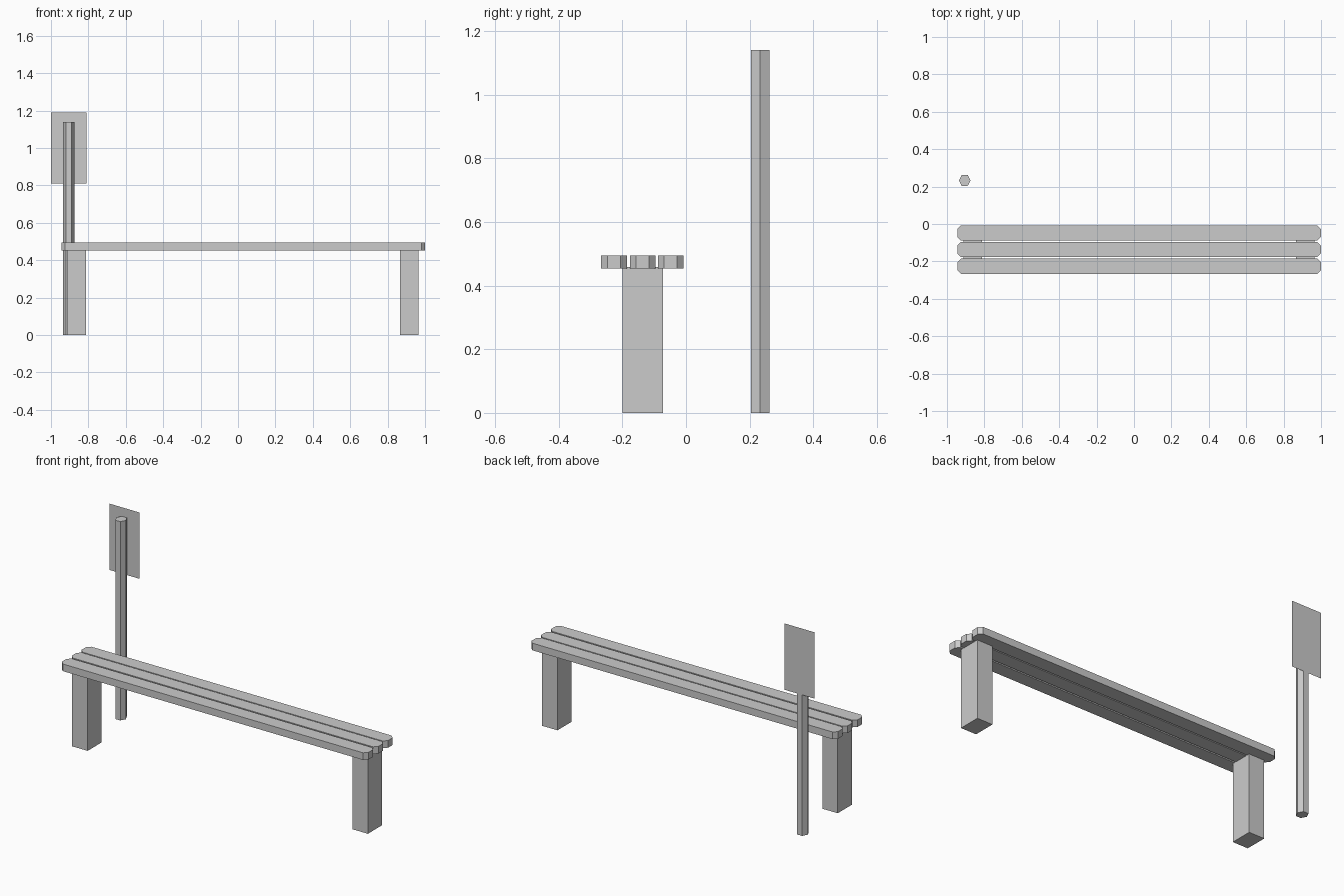
import bpy, bmesh, math

if "Cube" in bpy.data.objects:
    bpy.data.objects.remove(bpy.data.objects["Cube"])

def prism(name, outline, z0, z1):
    """Extrude a flat outline from z0 up to z1."""
    bm = bmesh.new()
    low = [bm.verts.new((x, y, z0)) for x, y in outline]
    high = [bm.verts.new((x, y, z1)) for x, y in outline]
    n = len(outline)
    bm.faces.new(low[::-1])
    bm.faces.new(high)
    for i in range(n):
        j = (i + 1) % n
        bm.faces.new((low[i], low[j], high[j], high[i]))
    return finish(name, bm)

def finish(name, bm):
    mesh = bpy.data.meshes.new(name)
    bm.to_mesh(mesh)
    bm.free()
    obj = bpy.data.objects.new(name, mesh)
    bpy.context.collection.objects.link(obj)
    return obj

# Seat slats: long boards with clipped corners
X0, X1, HALF, CLIP = -0.945, 1.0, 0.0405, 0.02
for i, y in enumerate((-0.226, -0.136, -0.048)):
    a, b = y - HALF, y + HALF
    prism(f"seat_slat_{i + 1}",
          [(X0 + CLIP, a), (X1 - CLIP, a), (X1, a + CLIP), (X1, b - CLIP),
           (X1 - CLIP, b), (X0 + CLIP, b), (X0, b - CLIP), (X0, a + CLIP)],
          0.453, 0.494)

# Block legs
for side, x in (("left", -0.863), ("right", 0.915)):
    a, b = x - 0.049, x + 0.049
    prism(f"{side}_leg", [(a, -0.2), (b, -0.2), (b, -0.072), (a, -0.072)], 0, 0.458)

# Six-sided sign post
post = [(-0.905 + 0.031 * math.cos(k * math.pi / 3),
         0.233 + 0.034 * math.sin(k * math.pi / 3)) for k in range(6)]
prism("sign_post", post, 0, 1.14)

# Thin sign panel, a single sheet
bm = bmesh.new()
bm.faces.new([bm.verts.new((x, 0.265, z)) for x, z in
              ((-0.81, 0.81), (-1.0, 0.81), (-1.0, 1.19), (-0.81, 1.19))])
finish("sign_panel", bm)
